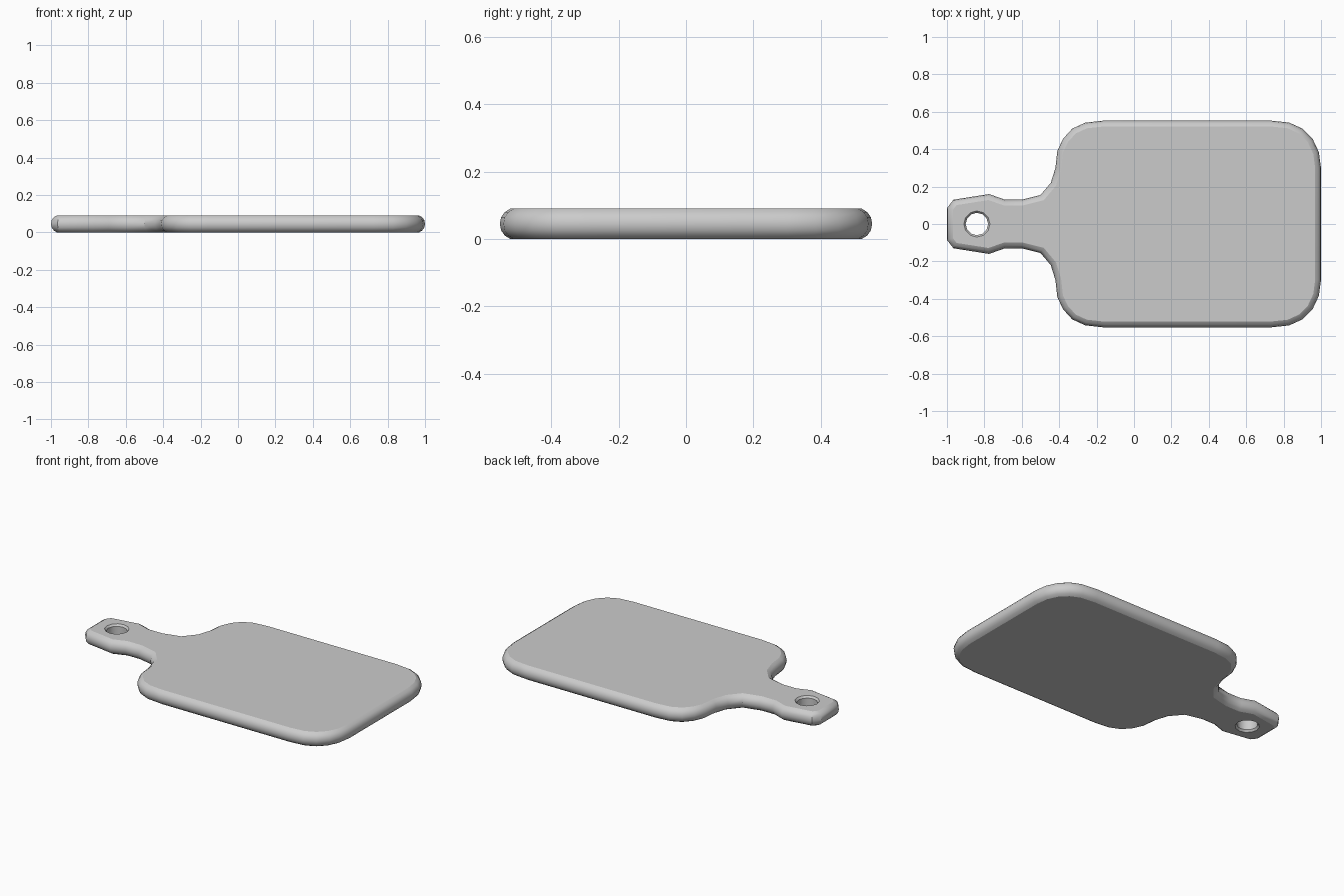
import bpy, bmesh, math
from mathutils import Vector

if "Cube" in bpy.data.objects:
    bpy.data.objects.remove(bpy.data.objects["Cube"])

# Half outline (y > 0), from the right edge round to the handle end
HALF = [(1.0, 0.30), (0.988, 0.385), (0.955, 0.455), (0.90, 0.51), (0.83, 0.542),
        (0.73, 0.553), (-0.16, 0.553), (-0.26, 0.542), (-0.33, 0.51), (-0.38, 0.455),
        (-0.41, 0.39), (-0.42, 0.30), (-0.445, 0.22), (-0.50, 0.155), (-0.60, 0.13),
        (-0.69, 0.13), (-0.775, 0.16), (-0.965, 0.13), (-1.0, 0.085)]
OUTLINE = [Vector(p) for p in HALF] + [Vector((x, -y)) for x, y in reversed(HALF)]

# Rounded edge section: (inset from the outline, height)
SECTION = [(0.031, 0.0), (0.015, 0.010), (0.004, 0.025), (0.0, 0.045),
           (0.004, 0.065), (0.015, 0.080), (0.031, 0.09)]


def inset(points, d):
    """Mitred inward offset of a counter-clockwise loop."""
    out = []
    for i, p in enumerate(points):
        a = (p - points[i - 1]).normalized()
        b = (points[(i + 1) % len(points)] - p).normalized()
        na, nb = Vector((-a.y, a.x)), Vector((-b.y, b.x))
        out.append(p + (na + nb) * d / (1 + na.dot(nb)))
    return out


def circle(r, n=12):
    return [Vector((-0.84 + r * math.cos(math.tau * i / n),
                    r * math.sin(math.tau * i / n))) for i in range(n)]


def wall(bm, loops):
    """Skin stacked loops; return the bottom and top edge loops."""
    rings = [[bm.verts.new((p.x, p.y, z)) for p in pts] for pts, z in loops]
    n = len(rings[0])
    for lo, hi in zip(rings, rings[1:]):
        for i in range(n):
            j = (i + 1) % n
            bm.faces.new((lo[i], lo[j], hi[j], hi[i]))
    return [[bm.edges.get((r[i], r[(i + 1) % n])) for i in range(n)]
            for r in (rings[0], rings[-1])]


bm = bmesh.new()
# Rounded outer rim
rim = wall(bm, [(inset(OUTLINE, d), z) for d, z in SECTION])
# Hanging hole with eased edges
hole = wall(bm, [(circle(0.07), 0.0), (circle(0.06), 0.012),
                 (circle(0.06), 0.078), (circle(0.07), 0.09)])
# Flat bottom and top, pierced by the hole
for k in (0, 1):
    bmesh.ops.triangle_fill(bm, use_beauty=True, use_dissolve=False,
                            edges=rim[k] + hole[k], normal=(0, 0, 1))
bmesh.ops.recalc_face_normals(bm, faces=bm.faces)

mesh = bpy.data.meshes.new("cutting_board")
bm.to_mesh(mesh)
bm.free()
board = bpy.data.objects.new("cutting_board", mesh)
bpy.context.collection.objects.link(board)
bpy.context.view_layer.objects.active = board
board.select_set(True)
bpy.ops.object.shade_smooth_by_angle(angle=math.radians(31))
